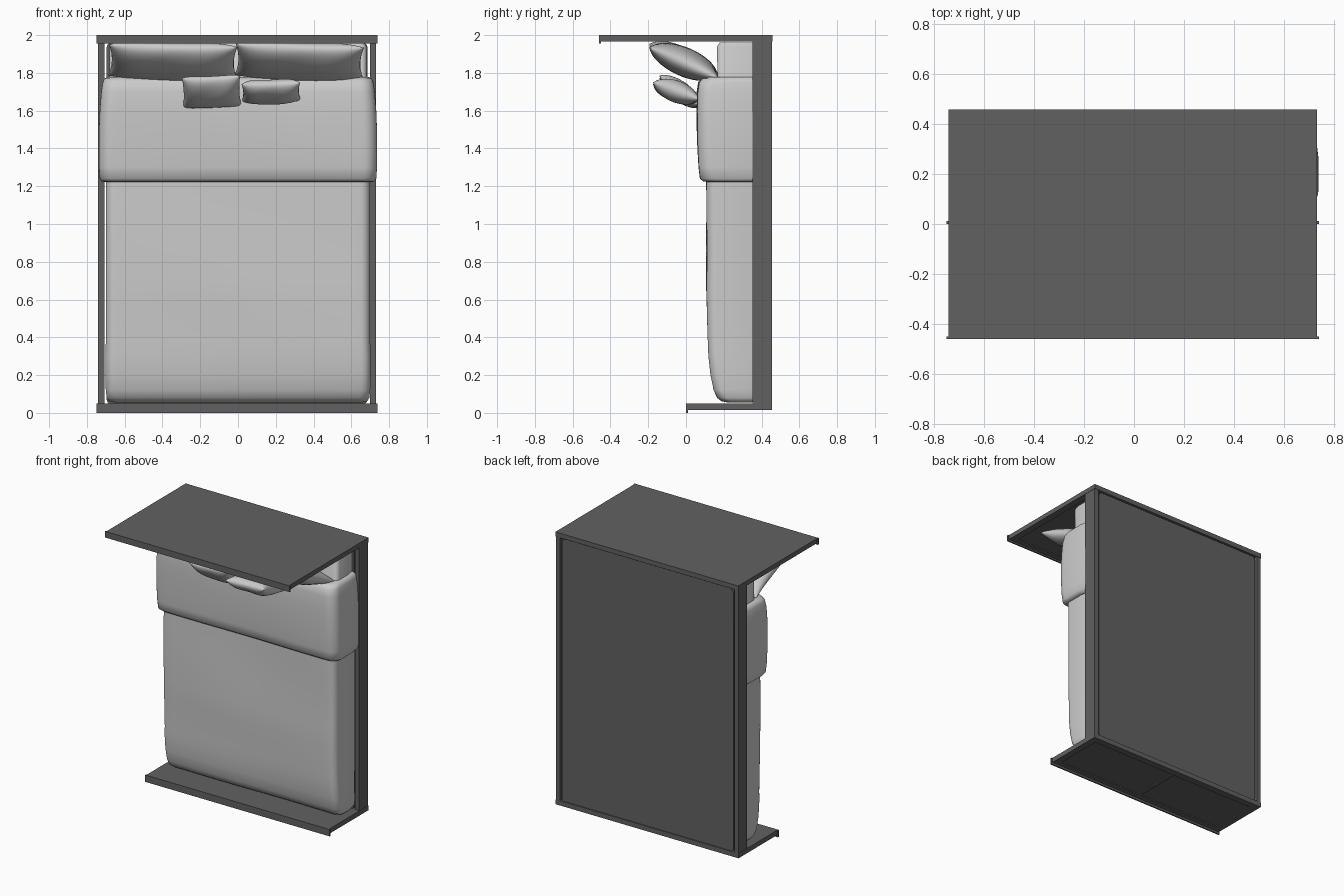
import bpy, bmesh, math
from mathutils import Matrix, Vector

if "Cube" in bpy.data.objects:
    bpy.data.objects.remove(bpy.data.objects["Cube"])

CX = -0.005  # frame centre line


def finish(bm, name, angle=None):
    bmesh.ops.recalc_face_normals(bm, faces=bm.faces)
    me = bpy.data.meshes.new(name)
    bm.to_mesh(me)
    bm.free()
    ob = bpy.data.objects.new(name, me)
    bpy.context.collection.objects.link(ob)
    mat = bpy.data.materials.get("dark_wood") if name.startswith(DARK) else None
    if mat:
        me.materials.append(mat)
    if angle:
        bpy.ops.object.select_all(action='DESELECT')
        ob.select_set(True)
        bpy.context.view_layer.objects.active = ob
        bpy.ops.object.shade_smooth_by_angle(angle=math.radians(angle))
    return ob


DARK = ("headboard", "footboard", "side_rail", "bed_base")
wood = bpy.data.materials.new("dark_wood")
wood.diffuse_color = (0.12, 0.12, 0.12, 1)
wood.use_nodes = True
wood.node_tree.nodes["Principled BSDF"].inputs["Base Color"].default_value = wood.diffuse_color


def add_box(bm, x0, x1, y0, y1, z0, z1):
    m = Matrix.Translation(((x0 + x1) / 2, (y0 + y1) / 2, (z0 + z1) / 2))
    m = m @ Matrix.Diagonal((x1 - x0, y1 - y0, z1 - z0, 1))
    return bmesh.ops.create_cube(bm, size=1, matrix=m)['verts']


def board(name, y0, y1, z_low, z_mid, z_top):
    """Slab with a front lip and two recessed panels on its lower face."""
    bm = bmesh.new()
    w, b = 0.737, 0.05
    add_box(bm, CX - w, CX + w, y0 + 0.01, y1, z_mid + 0.008, z_top)
    add_box(bm, CX - w - 0.007, CX + w + 0.007, y0, y0 + 0.011, z_low, z_top)
    for s in (-1, 1):
        xa, xb = sorted((CX + s * w, CX + s * (w - b)))
        add_box(bm, xa, xb, y0 + 0.01, y1, z_mid, z_mid + 0.008)
    add_box(bm, CX - 0.012, CX + 0.012, y0 + b, y1 - b, z_mid, z_mid + 0.008)
    for ya, yb in ((y0 + 0.01, y0 + b), (y1 - b, y1)):
        add_box(bm, CX - w + b, CX + w - b, ya, yb, z_mid, z_mid + 0.008)
    finish(bm, name)


def soft_slab(name, stations, radius, n=28, amp=0.004):
    """Lofted cushion; stations are (z, half width, front y, back y)."""
    bm = bmesh.new()
    rings = []
    for z, w, yf, yb in stations:
        r = min(radius, (yb - yf) * 0.8)
        pts = [(-w * 0.985, yb), (-w, yb - (yb - yf - r) * 0.4)]
        pts += [(-w + r - r * math.cos(a), yf + r - r * math.sin(a))
                for a in (math.pi / 2 * i / 7 for i in range(8))]
        half = w - r
        pts += [(-half + 2 * half * i / n, yf) for i in range(1, n)]
        pts += [(w - r + r * math.sin(a), yf + r - r * math.cos(a))
                for a in (math.pi / 2 * i / 7 for i in range(8))]
        pts += [(w, yb - (yb - yf - r) * 0.4), (w * 0.985, yb)]
        rings.append([bm.verts.new((x, y + (amp * math.sin(5 * x + 4 * z) * math.cos(3 * z - 2 * x)
                                            if y < yb else 0), z)) for x, y in pts])
    for a, b in zip(rings, rings[1:]):
        for i in range(len(a)):
            j = (i + 1) % len(a)
            bm.faces.new((a[i], a[j], b[j], b[i]))
    bm.faces.new(rings[0])
    bm.faces.new(rings[-1])
    finish(bm, name, 50)


def pillow(name, centre, size, tilt, roll=0.0, n=24):
    """Two bulging sheets joined along a pinched seam."""
    bm = bmesh.new()
    a, b, t = (s / 2 for s in size)
    for side in (1, -1):
        res = bmesh.ops.create_grid(bm, x_segments=n, y_segments=n, size=1)
        for v in res['verts']:
            u, w = math.sin(v.co.x * math.pi / 2), math.sin(v.co.y * math.pi / 2)
            h = (max(0, 1 - u ** 4) * max(0, 1 - w * w)) ** 0.5
            v.co = Vector((a * u * (1 - 0.05 * (1 - w * w)),
                           b * w * (1 - 0.08 * (1 - u * u)),
                           side * t * h * (1 + 0.06 * math.sin(4 * u + 2 * w))))
    bmesh.ops.remove_doubles(bm, verts=bm.verts, dist=0.0005)
    bm.transform(Matrix.Translation(centre) @ Matrix.Rotation(roll, 4, 'Y')
                 @ Matrix.Rotation(math.radians(tilt), 4, 'X'))
    finish(bm, name, 60)


# Frame: the bed stands on its foot end
board("headboard", -0.46, 0.458, 1.955, 1.966, 2.0)
board("footboard", 0.0, 0.455, 0.0, 0.015, 0.05)
for side, label in ((-1, "left"), (1, "right")):
    bm = bmesh.new()
    xa, xb = sorted((CX + side * 0.735, CX + side * 0.703))
    add_box(bm, xa, xb, 0.352, 0.455, 0.016, 1.99)
    finish(bm, "side_rail_" + label)

# Base panel, with rounded corners and a small gap to the rails
bm = bmesh.new()
add_box(bm, CX - 0.69, CX + 0.69, 0.355, 0.448, 0.045, 1.96)
edges = [e for e in bm.edges if abs(e.verts[0].co.y - e.verts[1].co.y) > 0.05]
bmesh.ops.bevel(bm, geom=edges, offset=0.025, segments=5, affect='EDGES', profile=0.5)
finish(bm, "bed_base", 40)

# Mattress
soft_slab("mattress", [(0.08, 0.675, 0.19, 0.355), (1.0, 0.68, 0.17, 0.355),
                       (1.94, 0.68, 0.165, 0.355), (1.962, 0.67, 0.18, 0.355)], 0.03, amp=0)

# Blanket, rounded at the foot
foot = [(0.056, 0.66, 0.22, 0.35), (0.062, 0.685, 0.19, 0.354), (0.08, 0.695, 0.167, 0.355),
        (0.12, 0.70, 0.148, 0.355), (0.2, 0.702, 0.132, 0.355), (0.3, 0.702, 0.122, 0.355)]
body = [(0.3 + 0.07 * i, 0.70, 0.122 - 0.012 * min(1, i / 5), 0.355) for i in range(1, 15)]
soft_slab("blanket", foot + body, 0.05)

# Folded-over cover
soft_slab("folded_cover", [
    (1.222, 0.70, 0.125, 0.352), (1.225, 0.722, 0.095, 0.355), (1.24, 0.732, 0.077, 0.356),
    (1.3, 0.736, 0.07, 0.356), (1.4, 0.737, 0.064, 0.356), (1.5, 0.736, 0.06, 0.356),
    (1.6, 0.732, 0.058, 0.356), (1.7, 0.724, 0.06, 0.356), (1.75, 0.716, 0.068, 0.356),
    (1.77, 0.708, 0.085, 0.355), (1.778, 0.69, 0.12, 0.352)], 0.07)

# Pillows
for x, label in ((-0.345, "left"), (0.325, "right")):
    pillow("large_pillow_" + label, (x, -0.012, 1.862), (0.68, 0.40, 0.145), -24,
           0.02 if x < 0 else 0.03)
pillow("small_pillow_left", (-0.14, -0.03, 1.70), (0.31, 0.27, 0.10), -36, -0.04)
pillow("small_pillow_right", (0.175, -0.052, 1.70), (0.31, 0.26, 0.11), -20, -0.03)
